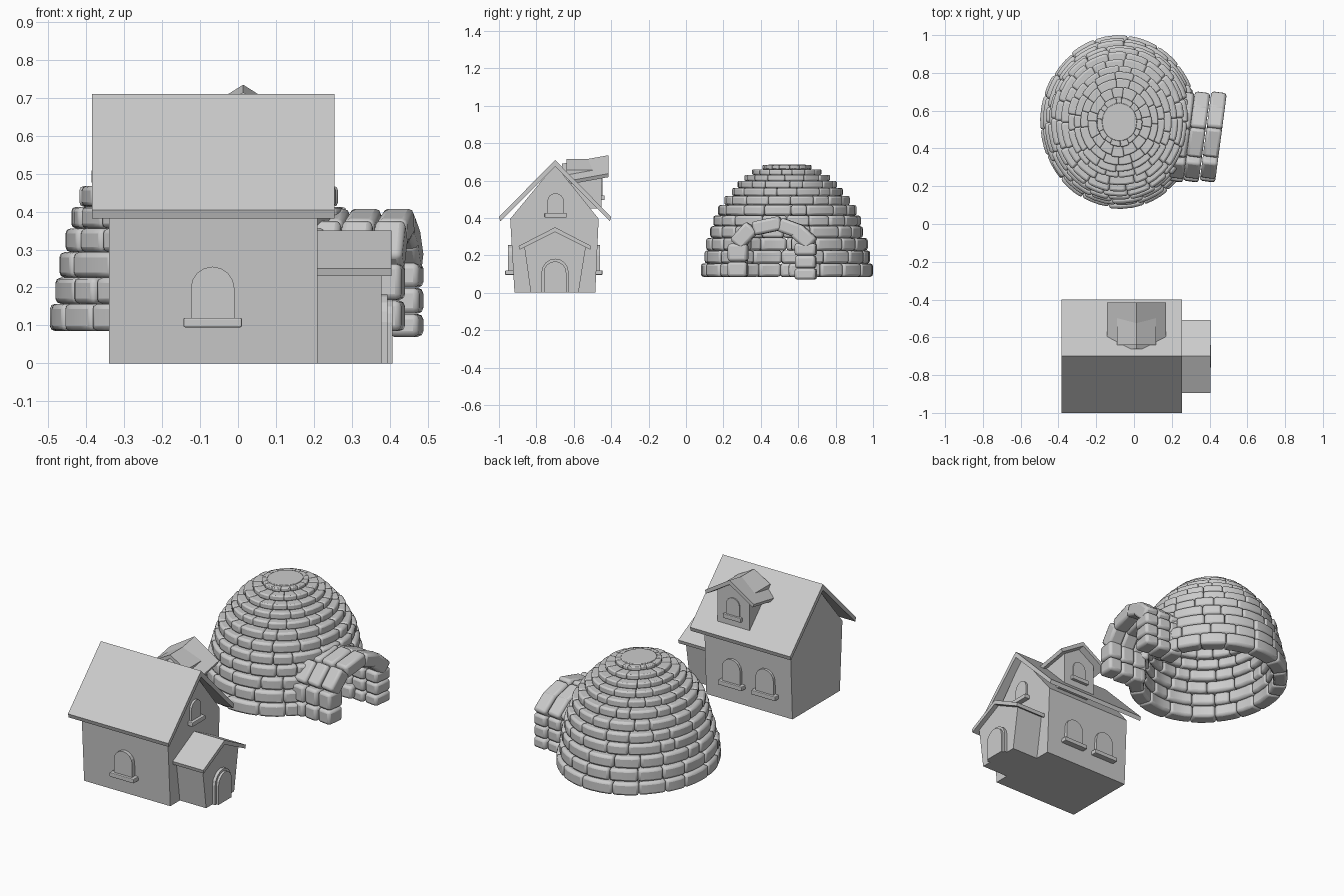
import bpy, bmesh, math, random
from mathutils import Matrix, Vector

if "Cube" in bpy.data.objects:
    bpy.data.objects.remove(bpy.data.objects["Cube"])
random.seed(4)


def finish(name, bm, bevel=0.0, smooth=False):
    bmesh.ops.recalc_face_normals(bm, faces=bm.faces)
    me = bpy.data.meshes.new(name)
    bm.to_mesh(me)
    bm.free()
    ob = bpy.data.objects.new(name, me)
    bpy.context.collection.objects.link(ob)
    if bevel:
        m = ob.modifiers.new("bevel", 'BEVEL')
        m.width, m.segments, m.limit_method = bevel, 2, 'ANGLE'
        m.angle_limit = math.radians(40)
    if smooth:
        bpy.ops.object.select_all(action='DESELECT')
        ob.select_set(True)
        bpy.context.view_layer.objects.active = ob
        bpy.ops.object.shade_smooth_by_angle(angle=math.radians(50))
    return ob


def prism(name, profile, axis, a, b, drop=0.0, bevel=0.0):
    """Extrude a (u, z) profile along x or y from a to b; drop lowers the far end."""
    bm = bmesh.new()
    rings = []
    for t, dz in ((a, 0), (b, -drop)):
        rings.append([bm.verts.new((t, u, z + dz) if axis == 'x' else (u, t, z + dz))
                      for u, z in profile])
    n = len(profile)
    for r in rings:
        bm.faces.new(r)
    for i in range(n):
        j = (i + 1) % n
        bm.faces.new((rings[0][i], rings[0][j], rings[1][j], rings[1][i]))
    return finish(name, bm, bevel)


def arch(c, z, w, h):
    r = w / 2
    pts = [(c - r, z), (c + r, z)]
    for i in range(9):
        a = math.pi * i / 8
        pts.append((c + r * math.cos(a), z + h - r + r * math.sin(a)))
    return pts


def window(name, axis, c, z, w, h, back, face, sill_face):
    """Arched panel with a ledge beneath it."""
    prism(name, arch(c, z, w, h), axis, back, face)
    s = w * 0.67
    prism(name + "_sill", [(c - s, z - 0.025), (c + s, z - 0.025), (c + s, z), (c - s, z)],
          axis, back, sill_face, bevel=0.004)


# House body and roof
prism("house_walls", [(-0.917, 0), (-0.485, 0), (-0.467, 0.395), (-0.70, 0.685), (-0.94, 0.395)],
      'x', -0.34, 0.21)
prism("house_roof", [(-1.0, 0.405), (-0.70, 0.71), (-0.40, 0.405), (-0.407, 0.382),
                     (-0.70, 0.675), (-0.993, 0.382)], 'x', -0.385, 0.255)

# Porch and door
prism("porch_walls", [(-0.83, 0), (-0.575, 0), (-0.535, 0.25), (-0.70, 0.33), (-0.865, 0.25)],
      'x', 0.15, 0.378)
prism("porch_roof", [(-0.895, 0.25), (-0.70, 0.35), (-0.507, 0.25), (-0.512, 0.23),
                     (-0.70, 0.325), (-0.89, 0.23)], 'x', 0.15, 0.405)
prism("door", arch(-0.70, 0, 0.145, 0.182), 'x', 0.36, 0.395)
prism("door_panel", arch(-0.70, 0.0, 0.12, 0.168), 'x', 0.36, 0.408)

# Dormer
prism("dormer_walls", [(-0.09, 0.45), (0.117, 0.45), (0.117, 0.655), (0.0135, 0.715), (-0.09, 0.655)],
      'y', -0.452, -0.64)
prism("dormer_roof", [(-0.143, 0.637), (0.0135, 0.735), (0.17, 0.637), (0.162, 0.618),
                      (0.0135, 0.71), (-0.135, 0.618)], 'y', -0.415, -0.662, drop=0.045)

# Windows
window("front_window", 'y', -0.067, 0.12, 0.115, 0.135, -0.90, -0.952, -0.967)
for i, x in enumerate((0.035, -0.178)):
    window(f"back_window_{i}", 'y', x, 0.12, 0.115, 0.135, -0.50, -0.46, -0.447)
window("gable_window", 'x', -0.697, 0.427, 0.088, 0.105, 0.19, 0.222, 0.24)
window("dormer_window", 'y', 0.0135, 0.52, 0.085, 0.1, -0.48, -0.446, -0.435)

# Igloo dome: rows of curved bricks, with a doorway left open
CX, CY, SX = -0.077, 0.54, 0.917
radii = [.458, .445, .43, .412, .395, .372, .338, .30, .265, .228, .185, .13]
levels = [.085, .157, .226, .293, .356, .413, .468, .518, .56, .598, .63, .66, .682]
for k, r in enumerate(radii):
    z0, z1 = levels[k], levels[k + 1]
    inner = r - (0.085 if k < 11 else 0.05)
    n = 18 if k < 8 else 15
    off = random.random()
    cuts = [(i + off + random.uniform(-.22, .22)) * math.tau / n for i in range(n)]
    cuts.append(cuts[0] + math.tau)
    bm = bmesh.new()
    for a, b in zip(cuts, cuts[1:]):
        mid = (a + b) / 2
        mx, my = CX + r * SX * math.cos(mid), CY + r * math.sin(mid)
        if mx > 0 and abs(my - 0.46) < 0.13 and z1 < 0.30:
            continue
        jr = random.uniform(-.006, .003)
        rings = []
        for s in range(4):
            t = a + (b - a) * s / 3
            rings.append([bm.verts.new((CX + q * SX * math.cos(t), CY + q * math.sin(t), z))
                          for q, z in ((inner, z0), (r + jr, z0), (r + jr, z1), (inner, z1))])
        bm.faces.new(rings[0])
        bm.faces.new(rings[3])
        for p, q in zip(rings, rings[1:]):
            for i in range(4):
                j = (i + 1) % 4
                bm.faces.new((p[i], p[j], q[j], q[i]))
    finish(f"igloo_row_{k + 1}", bm, min(0.014, (z1 - z0) * 0.22), True)

# Igloo top cap
bm = bmesh.new()
bmesh.ops.create_cone(bm, cap_ends=True, segments=32, radius1=0.102, radius2=0.1, depth=0.03,
                      matrix=Matrix.Translation((CX, CY, 0.671)) @ Matrix.Diagonal((SX, 1, 1, 1)))
finish("igloo_cap", bm, 0.003, True)

# Entrance: three arched rings of blocks (y, z, length, height, tilt in degrees)
blocks = [(.275, .125, .105, .08, 0), (.277, .215, .105, .095, 0), (.31, .305, .13, .085, 48),
          (.435, .358, .155, .075, 12), (.56, .345, .125, .075, -20), (.632, .298, .12, .085, -42),
          (.642, .10, .115, .06, 0), (.642, .165, .11, .068, 0), (.642, .232, .115, .065, 0)]
tilt = Matrix.Rotation(math.radians(-7.5), 4, 'Z')
for k, x in enumerate((0.42, 0.333, 0.25)):
    bm = bmesh.new()
    for y, z, w, h, ang in blocks:
        mat = (Matrix.Translation((x, 0.465, 0)) @ tilt @ Matrix.Translation((0, y - 0.465, z))
               @ Matrix.Rotation(math.radians(ang), 4, 'X') @ Matrix.Diagonal((0.082, w, h, 1)))
        bmesh.ops.create_cube(bm, size=1, matrix=mat)
    finish(f"entrance_arch_{k + 1}", bm, 0.015, True)
